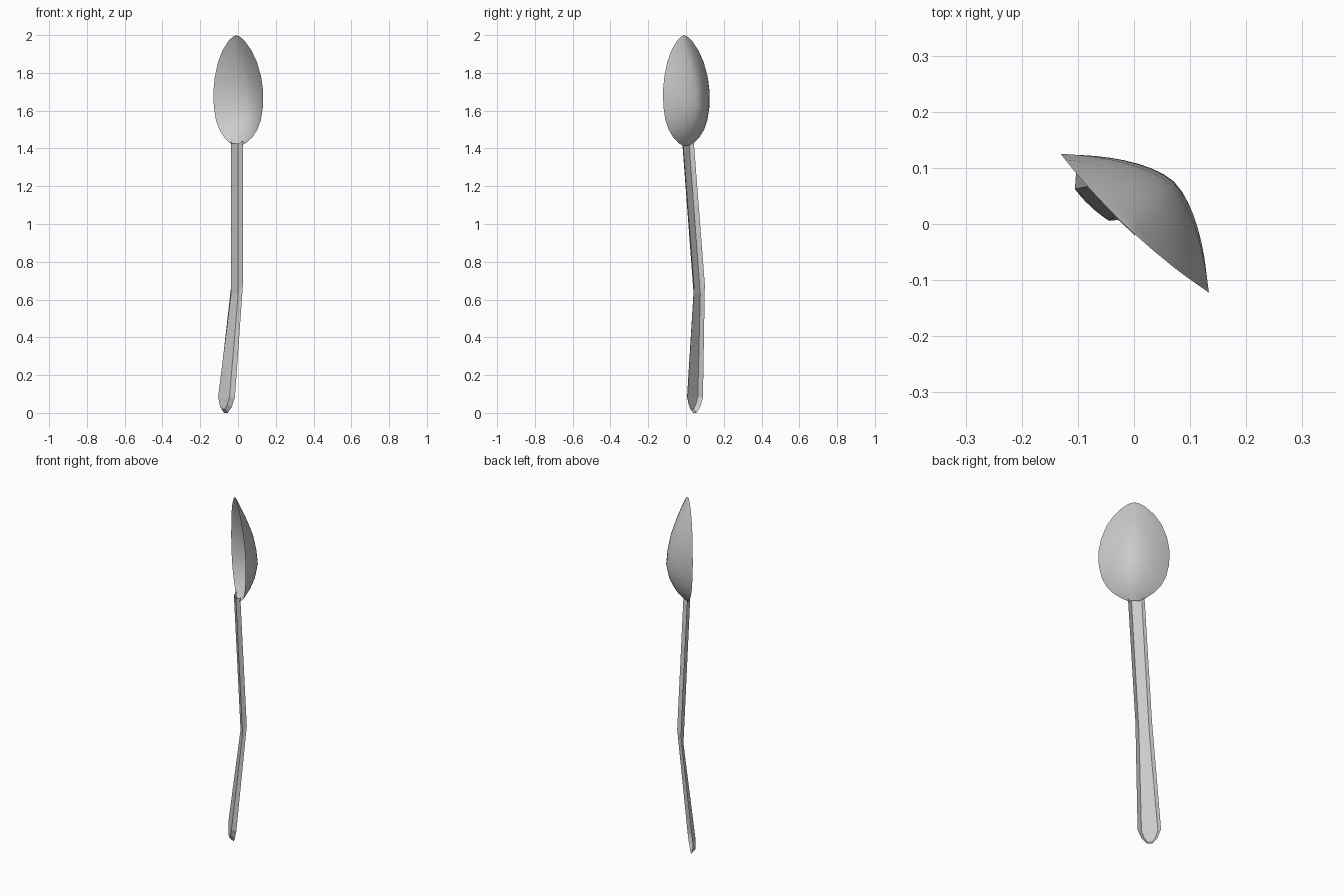
import bpy, bmesh
from mathutils import Vector

U = Vector((0.73, -0.683, 0))   # across the spoon
N = Vector((0.683, 0.73, 0))    # toward the back of the spoon


def loft(name, rows, smooth):
    """Skin a list of equally long point rows as an open sheet."""
    bm = bmesh.new()
    grid = [[bm.verts.new(p) for p in r] for r in rows]
    for a, b in zip(grid, grid[1:]):
        for i in range(len(a) - 1):
            bm.faces.new((a[i], a[i + 1], b[i + 1], b[i]))
    bmesh.ops.remove_doubles(bm, verts=bm.verts, dist=1e-5)
    bmesh.ops.recalc_face_normals(bm, faces=bm.faces)
    me = bpy.data.meshes.new(name)
    bm.to_mesh(me)
    bm.free()
    for p in me.polygons:
        p.use_smooth = smooth
    ob = bpy.data.objects.new(name, me)
    bpy.context.collection.objects.link(ob)
    return ob


# Bowl: z, half width, rim offset, depth of the centre line
bowl = [
    (1.415, 0.025, -0.003, 0.004), (1.43, 0.06, 0.0, 0.018),
    (1.46, 0.103, 0.002, 0.044), (1.50, 0.138, 0.003, 0.068),
    (1.55, 0.163, 0.003, 0.090), (1.62, 0.178, 0.003, 0.104),
    (1.70, 0.181, 0.002, 0.096), (1.78, 0.168, 0.0, 0.079),
    (1.86, 0.140, -0.004, 0.050), (1.92, 0.104, -0.008, 0.024),
    (1.97, 0.058, -0.011, 0.002), (1.99, 0.028, -0.012, -0.007),
    (2.00, 0.0, -0.013, -0.013),
]
rows = []
for z, w, rim, deep in bowl:
    row = []
    for i in range(17):
        t = i / 8 - 1
        n = rim + (deep - rim) * (1 - abs(t) ** 1.65)
        row.append(U * (w * t) + N * n + Vector((0, 0, z)))
    rows.append(row)
loft("bowl", rows, True)

# Handle: open channel; plate (x, y, z, half width), then flange edge (same)
handle = [
    ((-0.078, 0.032, 0.020), 0.012, (-0.064, 0.047, 0.000), 0.013),
    ((-0.077, 0.033, 0.045), 0.028, (-0.063, 0.047, 0.030), 0.040),
    ((-0.075, 0.034, 0.085), 0.0415, (-0.060, 0.049, 0.080), 0.0595),
    ((-0.018, 0.058, 0.630), 0.026, (-0.0045, 0.071, 0.680), 0.042),
    ((-0.0185, -0.0015, 1.425), 0.026, (-0.004, 0.012, 1.440), 0.042),
]
rows = []
for pc, pw, fc, fw in handle:
    p, f = Vector(pc), Vector(fc)
    rows.append([f - U * fw, p - U * pw, p + U * pw, f + U * fw])
# flange closing the rounded end
(pc, pw, fc, fw) = handle[0]
loft("handle", rows, False)
p, f = Vector(pc), Vector(fc)
loft("handle_tip", [[p - U * pw, p + U * pw], [f - U * fw, f + U * fw]], False)
